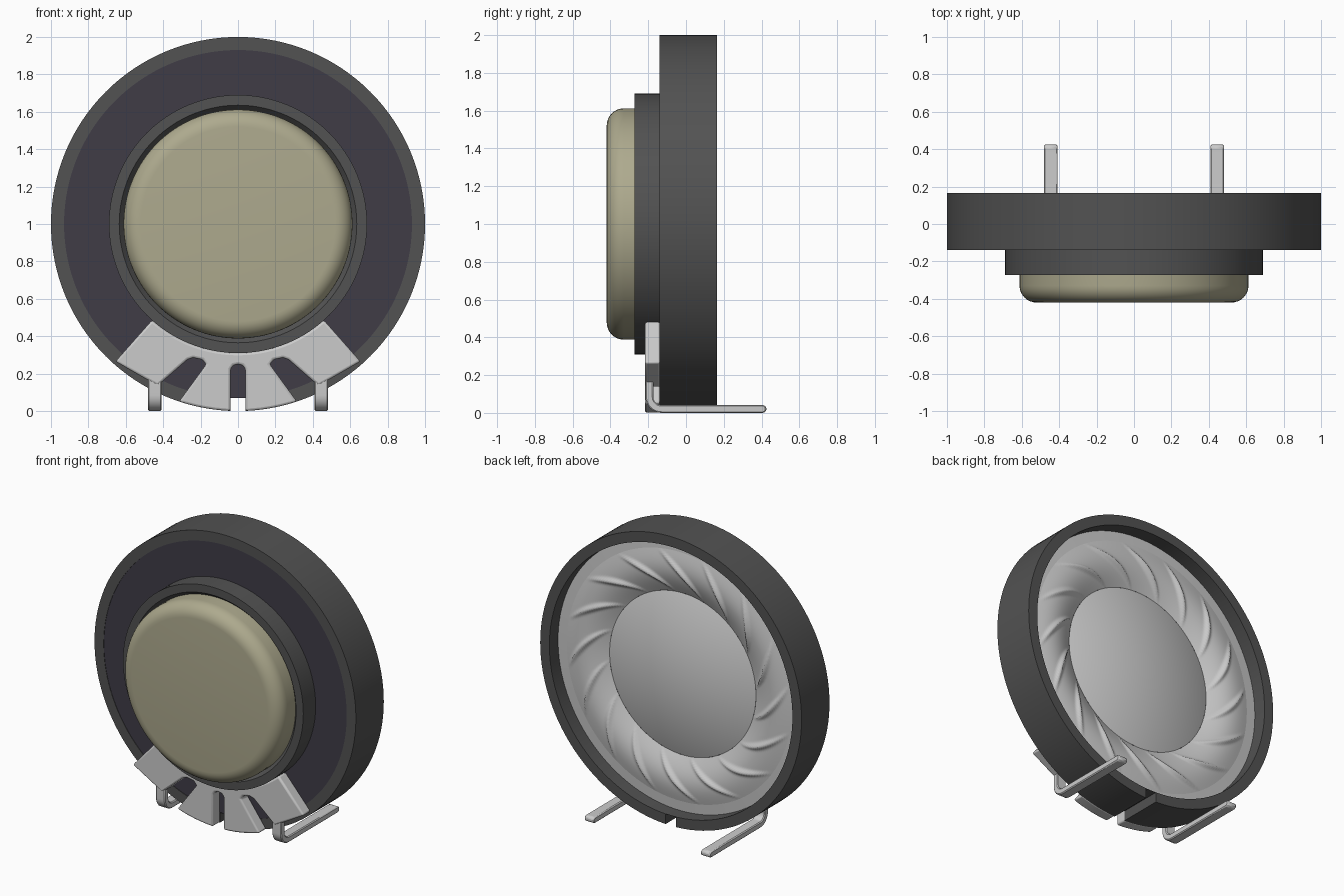
import bpy, bmesh, math
from math import sin, cos, pi, radians

if "Cube" in bpy.data.objects:
    bpy.data.objects.remove(bpy.data.objects["Cube"])

def material(name, rgb):
    m = bpy.data.materials.new(name)
    m.diffuse_color = (*rgb, 1)
    m.use_nodes = True
    m.node_tree.nodes["Principled BSDF"].inputs["Base Color"].default_value = m.diffuse_color
    return m

DARK = material("dark_grey", (0.085, 0.085, 0.085))
BOARD = material("board_purple", (0.05, 0.045, 0.062))
CREAM = material("can_cream", (0.42, 0.40, 0.27))

def finish(name, bm, mat=None, angle=30, recalc=True):
    bmesh.ops.remove_doubles(bm, verts=bm.verts, dist=1e-5)
    if recalc:
        bmesh.ops.recalc_face_normals(bm, faces=bm.faces)
    me = bpy.data.meshes.new(name)
    bm.to_mesh(me)
    bm.free()
    ob = bpy.data.objects.new(name, me)
    bpy.context.collection.objects.link(ob)
    if mat:
        me.materials.append(mat)
    bpy.ops.object.select_all(action='DESELECT')
    ob.select_set(True)
    bpy.context.view_layer.objects.active = ob
    bpy.ops.object.shade_smooth_by_angle(angle=radians(angle))
    return ob

def lathe(name, prof, mat=None, closed=False, n=128):
    """Spin (radius, y) points about the speaker axis at z = 1."""
    bm = bmesh.new()
    vs = [bm.verts.new((r, y, 1)) for r, y in prof]
    es = [bm.edges.new(p) for p in zip(vs, vs[1:])]
    if closed:
        es.append(bm.edges.new((vs[-1], vs[0])))
    bmesh.ops.spin(bm, geom=vs + es, cent=(0, 0, 1), axis=(0, 1, 0),
                   angle=2 * pi, steps=n, use_duplicate=False)
    return finish(name, bm, mat)

def prism(name, pts, vec, bevel, mat=None, segments=3):
    """Extrude a flat outline of 3D points along vec."""
    bm = bmesh.new()
    f = bm.faces.new([bm.verts.new(p) for p in pts])
    ext = bmesh.ops.extrude_face_region(bm, geom=[f])
    bmesh.ops.translate(bm, vec=vec, verts=[v for v in ext["geom"] if isinstance(v, bmesh.types.BMVert)])
    ob = finish(name, bm, mat)
    b = ob.modifiers.new("bevel", 'BEVEL')
    b.width, b.segments, b.limit_method = bevel, segments, 'ANGLE'
    return ob

# outer rim with a notch at the bottom
rim = lathe("outer_rim", [(1, -.14), (1, .165), (.93, .165), (.93, -.14)], DARK, True)
bpy.ops.mesh.primitive_cube_add(size=1, location=(0, 0, -.02))
cutter = bpy.context.object
cutter.name = "notch_cutter"
cutter.scale = (.08, 1, .18)
cutter.hide_render = True
cutter.display_type = 'WIRE'
cut = rim.modifiers.new("notch", 'BOOLEAN')
cut.operation, cut.object, cut.solver = 'DIFFERENCE', cutter, 'EXACT'
cutter.hide_set(True)

# backing board and the pale seat for the membrane
lathe("backing_board", [(0, -.137), (.93, -.137), (.93, .0), (0, .0)], BOARD)
lathe("membrane_seat", [(.93, .0), (.93, .07), (.86, .075), (.86, .0)], None, True)

# magnet collar and rounded can
lathe("magnet_collar", [(.69, -.137), (.69, -.272), (.635, -.272), (.612, -.245), (.612, -.137)], DARK, True)
can = [(0, -.42)] + [(.52 + .092 * sin(a), -.33 - .09 * cos(a))
                     for a in (i * pi / 16 for i in range(9))] + [(.612, -.14)]
lathe("magnet_can", can, CREAM)

# dome in the middle of the membrane
lathe("centre_dome", [(.56 * sin(i * pi / 24), .035 + .095 * cos(i * pi / 24) ** 2)
                      for i in range(13)])

# membrane surround with slanted tapering ribs
RI, RO, RIBS, NA, NR = .56, .86, 16, 512, 26
bm = bmesh.new()
grid = []
for j in range(NR + 1):
    t = j / NR
    r = RI + (RO - RI) * t
    row = []
    for i in range(NA):
        a = 2 * pi * i / NA
        u = ((a - .5 * (1 - t)) * RIBS / (2 * pi)) % 1 - .5
        width = .13 * sin(pi * t) + .01
        rib = .022 * sin(pi * t) * max(0, 1 - abs(u) / width)
        y = .035 + .04 * t + .035 * sin(pi * t) + rib
        row.append(bm.verts.new((r * cos(a), y, 1 + r * sin(a))))
    grid.append(row)
for j in range(NR):
    for i in range(NA):
        k = (i + 1) % NA
        bm.faces.new((grid[j][i], grid[j][k], grid[j + 1][k], grid[j + 1][i]))
bmesh.ops.reverse_faces(bm, faces=bm.faces)
finish("ribbed_membrane", bm, angle=60, recalc=False)

# terminal plate: arch under the collar with two wings and two feet
def arc(r, x0, x1, n):
    xs = [x0 + (x1 - x0) * i / n for i in range(n + 1)]
    return [(x, 1 - math.sqrt(r * r - x * x)) for x in xs]

half = arc(.69, 0, -.46, 10)
half += [(-.655, .265), (-.43, .135), (-.27, .275), (-.24, .285), (-.19, .275), (-.17, .25)]
half += arc(1, -.315, -.04, 6)
half += [(-.04, .225), (-.025, .245), (0, .25)]
outline = half + [(-x, z) for x, z in reversed(half[1:-1])]
prism("terminal_plate", [(x, -.135, z) for x, z in outline], (0, -.083, 0), .022)

# bent connector pins
R, cy, cz = .085, -.13, .085
bend = [i * pi / 16 for i in range(9)]
path = [(-.215, .2)]
path += [(cy - R * cos(a), cz - R * sin(a)) for a in bend]
path += [(.41, 0), (.425, .01), (.425, .032), (.41, .042)]
path += [(cy - (R - .042) * cos(a), cz - (R - .042) * sin(a)) for a in reversed(bend)]
path += [(-.173, .2)]
for side, x in (("left", -.445), ("right", .445)):
    prism(side + "_pin", [(x - .036, y, z) for y, z in path], (.072, 0, 0), .006, segments=1)
